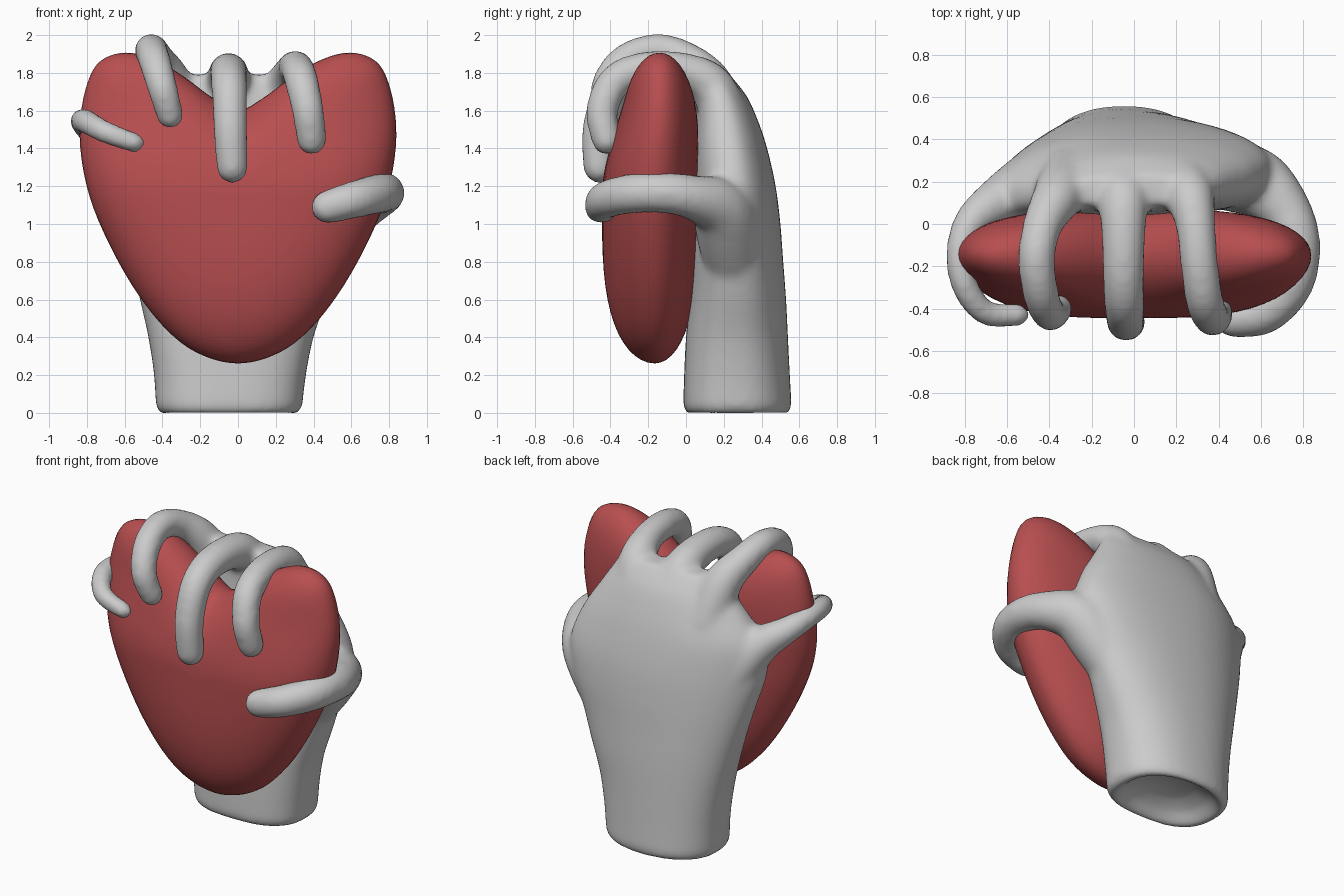
import bpy, bmesh, math
from mathutils import Vector

if "Cube" in bpy.data.objects:
    bpy.data.objects.remove(bpy.data.objects["Cube"])


def spline(pts, n, closed=False):
    """Catmull-Rom through points of any dimension, n samples per span."""
    m = len(pts)
    out = []
    for i in range(m if closed else m - 1):
        q = [pts[(i + k) % m] if closed else pts[min(max(i + k, 0), m - 1)] for k in (-1, 0, 1, 2)]
        for j in range(n):
            t = j / n
            out.append([0.5 * (2 * b + (c - a) * t + (2 * a - 5 * b + 4 * c - d) * t * t
                               + (3 * b - a - 3 * c + d) * t ** 3) for a, b, c, d in zip(*q)])
    return out if closed else out + [list(pts[-1])]


def loft(bm, rings):
    """Skin a list of closed rings and cap both ends."""
    rows = [[bm.verts.new(p) for p in r] for r in rings]
    faces = [bm.faces.new(rows[0][::-1]), bm.faces.new(rows[-1])]
    for a, b in zip(rows, rows[1:]):
        for i in range(len(a)):
            j = (i + 1) % len(a)
            faces.append(bm.faces.new((a[i], a[j], b[j], b[i])))
    bmesh.ops.recalc_face_normals(bm, faces=faces)


def tube(bm, path, sides=20):
    """Tapered round-ended tube through (x, y, z, radius) points."""
    pts = spline(path, 6)
    pos = [Vector(p[:3]) for p in pts]
    rad = [p[3] for p in pts]
    tan = [(pos[min(i + 1, len(pos) - 1)] - pos[max(i - 1, 0)]).normalized() for i in range(len(pos))]
    stations = []
    for a in (85, 65, 45, 22):
        c, s = math.cos(math.radians(a)), math.sin(math.radians(a))
        stations.append((pos[0] - tan[0] * rad[0] * s, tan[0], rad[0] * c))
    stations += list(zip(pos, tan, rad))
    for a in (22, 45, 65, 85):
        c, s = math.cos(math.radians(a)), math.sin(math.radians(a))
        stations.append((pos[-1] + tan[-1] * rad[-1] * s, tan[-1], rad[-1] * c))
    u, rings = tan[0].orthogonal().normalized(), []
    for p, t, r in stations:
        u = (u - t * u.dot(t)).normalized()
        v = t.cross(u)
        rings.append([p + r * (u * math.cos(w) + v * math.sin(w))
                      for w in (2 * math.pi * k / sides for k in range(sides))])
    loft(bm, rings)


def section(z, x0, x1, y0, y1, curl=0.0, scale=1.0, n=48):
    """Hand cross-section: domed back, little-finger side curling forward."""
    cx, cy = (x0 + x1) / 2, (y0 + y1) / 2
    ring = []
    for k in range(n):
        c, s = math.cos(2 * math.pi * k / n), math.sin(2 * math.pi * k / n)
        e = 0.9 if s > 0 else 0.75
        ring.append((cx + scale * (x1 - x0) / 2 * math.copysign(abs(c) ** e, c),
                     cy + scale * (y1 - y0) / 2 * math.copysign(abs(s) ** e, s) - curl * min(0, c) ** 2, z))
    return ring


def make_object(name, bm):
    mesh = bpy.data.meshes.new(name)
    bm.to_mesh(mesh)
    bm.free()
    for p in mesh.polygons:
        p.use_smooth = True
    ob = bpy.data.objects.new(name, mesh)
    bpy.context.collection.objects.link(ob)
    return ob


# Heart: inflated outline, bulging in the middle, flatter in front of the lobes
half = [(0.15, 0.29), (0.3, 0.37), (0.45, 0.52), (0.6, 0.74), (0.74, 1.02), (0.81, 1.24),
        (0.838, 1.46), (0.82, 1.66), (0.765, 1.82), (0.68, 1.89), (0.56, 1.905),
        (0.42, 1.86), (0.28, 1.775), (0.13, 1.665)]
outline = spline([(0, 0.262)] + half + [(0, 1.60)] + [(-x, z) for x, z in half[::-1]], 4, True)
CZ = 1.12
rings = []
STEPS = 30
for k in range(STEPS + 1):
    a = math.pi * (0.01 + 0.98 * k / STEPS)
    t, front = math.sin(a), a < math.pi / 2
    depth = math.sqrt(max(0, 1 - t ** 3.2))
    ring = []
    for x, z in outline:
        px, pz = x * t, CZ + (z - CZ) * t
        f = min(max((pz - 1.15) / 0.55, 0), 1)
        f = f * f * (3 - 2 * f)
        ring.append((px, -0.165 + 0.025 * f + depth * (-0.28 + 0.06 * f if front else 0.23 - 0.01 * f), pz))
    rings.append(ring)
bm = bmesh.new()
loft(bm, rings)
heart = make_object("heart", bm)
red = bpy.data.materials.new("red")
red.diffuse_color = (0.48, 0.077, 0.08, 1)
red.use_nodes = True
red.node_tree.nodes["Principled BSDF"].inputs["Base Color"].default_value = red.diffuse_color
heart.data.materials.append(red)

# Hand: wrist and palm, with a hollow under the wrist
wrist = (-0.435, 0.34, -0.015, 0.56)
bm = bmesh.new()
dish = [section(z, *wrist, scale=s)
        for z, s in ((0.12, 0.15), (0.10, 0.45), (0.06, 0.68), (0.0, 0.84), (-0.006, 0.93))]
palm = [(0.03, *wrist, 0), (0.2, -0.445, 0.36, -0.01, 0.55, 0), (0.4, -0.475, 0.40, 0.0, 0.54, 0.01),
        (0.6, -0.52, 0.47, 0.02, 0.53, 0.03), (0.8, -0.57, 0.54, 0.03, 0.515, 0.05),
        (1.0, -0.625, 0.62, 0.04, 0.50, 0.08), (1.2, -0.675, 0.65, 0.04, 0.475, 0.11),
        (1.4, -0.665, 0.58, 0.04, 0.43, 0.10), (1.55, -0.56, 0.49, 0.05, 0.38, 0.07),
        (1.68, -0.45, 0.41, 0.06, 0.32, 0.04), (1.79, -0.36, 0.35, 0.09, 0.23, 0.02)]
loft(bm, dish + [section(*p) for p in spline(palm, 4)])

# Fingers and thumb, from tip to base
fingers = [
    # thumb
    [(0.475, -0.45, 1.09, 0.09), (0.62, -0.42, 1.13, 0.10), (0.74, -0.29, 1.16, 0.105),
     (0.775, -0.12, 1.165, 0.108), (0.73, 0.04, 1.14, 0.12), (0.6, 0.18, 1.08, 0.16),
     (0.46, 0.23, 0.92, 0.17), (0.32, 0.26, 0.72, 0.15)],
    # index
    [(0.39, -0.42, 1.445, 0.08), (0.37, -0.445, 1.6, 0.085), (0.335, -0.37, 1.76, 0.09),
     (0.31, -0.2, 1.825, 0.09), (0.29, 0.0, 1.81, 0.095), (0.26, 0.14, 1.72, 0.12), (0.22, 0.23, 1.5, 0.13)],
    # middle
    [(-0.03, -0.46, 1.30, 0.085), (-0.04, -0.46, 1.5, 0.09), (-0.045, -0.39, 1.7, 0.095),
     (-0.05, -0.25, 1.79, 0.098), (-0.05, -0.05, 1.80, 0.105), (-0.05, 0.12, 1.74, 0.12), (-0.04, 0.23, 1.55, 0.13)],
    # ring
    [(-0.36, -0.40, 1.575, 0.072), (-0.4, -0.425, 1.72, 0.08), (-0.44, -0.33, 1.86, 0.086),
     (-0.46, -0.16, 1.92, 0.088), (-0.43, 0.0, 1.87, 0.095), (-0.36, 0.13, 1.74, 0.12), (-0.31, 0.22, 1.5, 0.14)],
    # little
    [(-0.545, -0.43, 1.43, 0.054), (-0.7, -0.42, 1.485, 0.06), (-0.80, -0.29, 1.54, 0.065),
     (-0.82, -0.12, 1.54, 0.068), (-0.76, 0.02, 1.49, 0.085), (-0.62, 0.12, 1.38, 0.12), (-0.45, 0.21, 1.15, 0.16)],
]
for path in fingers:
    tube(bm, path)
hand = make_object("hand", bm)

# Fuse the hand into one soft skin
remesh = hand.modifiers.new("fuse", 'REMESH')
remesh.mode = 'VOXEL'
remesh.voxel_size = 0.02
remesh.use_smooth_shade = True
soften = hand.modifiers.new("soften", 'SMOOTH')
soften.factor = 0.5
soften.iterations = 12
